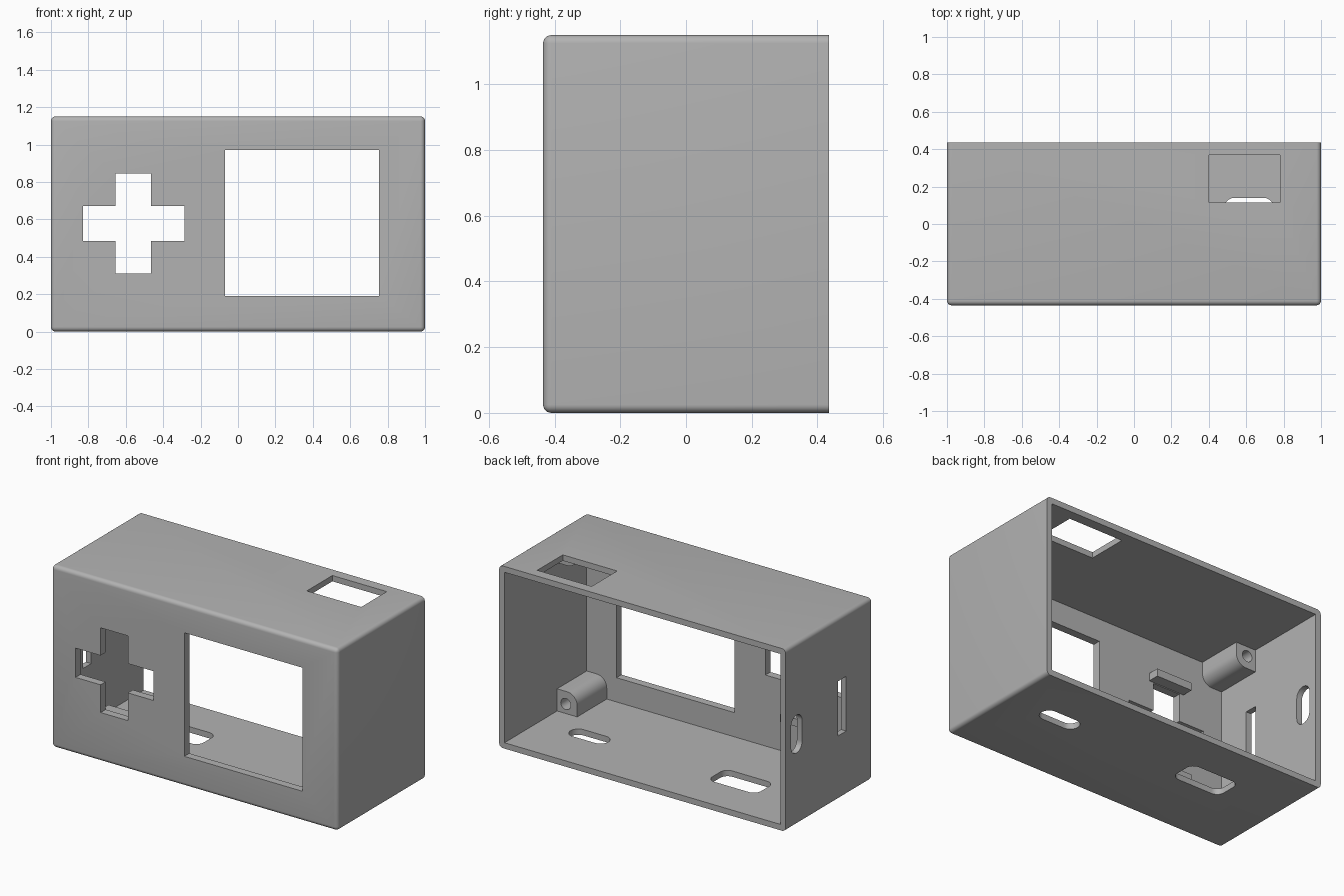
import bpy, bmesh, math
from mathutils import Matrix, Vector

if "Cube" in bpy.data.objects:
    bpy.data.objects.remove(bpy.data.objects["Cube"])

HX, HY, H = 1.0, 0.435, 1.15      # half width, half depth, height
WALL, FRONT = 0.037, 0.05         # side wall and front wall thickness
INNER_Y = -HY + FRONT             # inner surface of the front wall

grey = bpy.data.materials.new("plain grey")
grey.diffuse_color = (0.45, 0.45, 0.45, 1)
grey.use_nodes = True
grey.node_tree.nodes["Principled BSDF"].inputs["Base Color"].default_value = grey.diffuse_color


def to_object(name, bm):
    bmesh.ops.recalc_face_normals(bm, faces=bm.faces)
    mesh = bpy.data.meshes.new(name)
    bm.to_mesh(mesh)
    bm.free()
    mesh.materials.append(grey)
    obj = bpy.data.objects.new(name, mesh)
    bpy.context.collection.objects.link(obj)
    return obj


def box(name, x0, x1, y0, y1, z0, z1):
    bm = bmesh.new()
    bmesh.ops.create_cube(bm, size=1)
    for v in bm.verts:
        v.co = Vector(((x0 + x1) / 2 + v.co.x * (x1 - x0),
                       (y0 + y1) / 2 + v.co.y * (y1 - y0),
                       (z0 + z1) / 2 + v.co.z * (z1 - z0)))
    return to_object(name, bm)


def prism(name, points, depth, matrix):
    """Extrude a 2D outline along local z, then place it."""
    bm = bmesh.new()
    face = bm.faces.new([bm.verts.new((u, v, 0)) for u, v in points])
    out = bmesh.ops.extrude_face_region(bm, geom=[face])
    for v in out["geom"]:
        if isinstance(v, bmesh.types.BMVert):
            v.co.z += depth
    bm.transform(matrix)
    return to_object(name, bm)


def rounded(w, h, r, steps=8):
    """Outline of a rounded rectangle centred on the origin."""
    pts = []
    for k, (sx, sy) in enumerate(((1, 1), (-1, 1), (-1, -1), (1, -1))):
        for i in range(steps + 1):
            a = math.radians(90 * k + 90 * i / steps)
            pts.append((sx * (w / 2 - r) + r * math.cos(a),
                        sy * (h / 2 - r) + r * math.sin(a)))
    # drop coincident points where a straight run has no length
    return [p for i, p in enumerate(pts) if math.dist(p, pts[i - 1]) > 1e-5]


def cut(target, cutter):
    cutter.hide_render = True
    mod = target.modifiers.new("cut", 'BOOLEAN')
    mod.operation, mod.solver, mod.object = 'DIFFERENCE', 'EXACT', cutter
    bpy.context.view_layer.objects.active = target
    bpy.ops.object.modifier_apply(modifier=mod.name)
    bpy.data.objects.remove(cutter, do_unlink=True)


def smooth(obj):
    bpy.ops.object.select_all(action='DESELECT')
    obj.select_set(True)
    bpy.context.view_layer.objects.active = obj
    bpy.ops.object.shade_smooth_by_angle(angle=math.radians(30))


# Case: box with every edge rounded except those around the open back
case = box("case", -HX, HX, -HY, HY, 0, H)
bm = bmesh.new()
bm.from_mesh(case.data)
edges = [e for e in bm.edges if not all(v.co.y > 0 for v in e.verts)]
bmesh.ops.bevel(bm, geom=edges, offset=0.025, segments=6, profile=0.5, affect='EDGES')
bm.to_mesh(case.data)
bm.free()
cut(case, box("cavity", -HX + WALL, HX - WALL, INNER_Y, HY + 0.2, WALL, H - WALL))

# Front openings: screen window and cross
cut(case, box("window", -0.07, 0.755, -0.6, -0.3, 0.19, 0.97))
cross = [(-.655, .31), (-.465, .31), (-.465, .485), (-.285, .485), (-.285, .67), (-.465, .67),
         (-.465, .845), (-.655, .845), (-.655, .67), (-.83, .67), (-.83, .485), (-.655, .485)]
cut(case, prism("cross", cross, 0.3,
                Matrix.Translation((0, -0.3, 0)) @ Matrix.Rotation(math.pi / 2, 4, 'X')))

# Top hatch
cut(case, box("hatch", 0.40, 0.78, 0.115, 0.37, H - 0.1, H + 0.1))

# Floor slots
for x, y, w, h, r in ((0.615, 0.085, 0.265, 0.11, 0.055), (-0.445, 0.09, 0.34, 0.18, 0.05)):
    cut(case, prism("floor_slot", rounded(w, h, r), 0.2, Matrix.Translation((x, y, -0.1))))

# Left side: rounded slot and narrow rectangular slot
cut(case, prism("side_slot", rounded(0.24, 0.11, 0.0549), 0.2,
                Matrix.Translation((-HX - 0.1, 0.325, 0.575)) @ Matrix.Rotation(-math.pi / 2, 4, 'Y')
                @ Matrix.Translation((0, 0, -0.2))))
cut(case, box("side_gap", -HX - 0.1, -HX + 0.1, -0.17, -0.09, 0.405, 0.75))
smooth(case)

# Screw posts in the four inner corners, with one rounded edge and a blind hole
SIZE, R, SINK, BACK = 0.14, 0.07, 0.01, -0.09
for sx, side in ((-1, "left"), (1, "right")):
    for sz, level in ((-1, "bottom"), (1, "top")):
        def place(u, v):          # offset from the inner corner towards the centre
            return sx * (HX - WALL - u), H / 2 + sz * (H / 2 - WALL - v)
        arc = [(SIZE - R + R * math.cos(math.radians(a)), SIZE - R + R * math.sin(math.radians(a)))
               for a in range(0, 91, 10)]
        outline = [(-SINK, -SINK), (SIZE, -SINK)] + arc + [(-SINK, SIZE)]
        turn = Matrix.Rotation(math.pi / 2, 4, 'X')
        post = prism(f"{level}_{side}_screw_post", [place(u, v) for u, v in outline],
                     BACK - INNER_Y + SINK, Matrix.Translation((0, BACK, 0)) @ turn)
        cx, cz = place(0.06, 0.06)
        hole = [(cx + 0.035 * math.cos(i * math.tau / 24), cz + 0.035 * math.sin(i * math.tau / 24))
                for i in range(24)]
        cut(post, prism("screw_hole", hole, 0.25, Matrix.Translation((0, BACK + 0.02, 0)) @ turn))
        smooth(post)

# Ledges behind the cross, above and below it
for name, z in (("upper_ledge", 0.85), ("lower_ledge", 0.257)):
    box(name, -0.685, -0.435, INNER_Y - 0.01, INNER_Y + 0.07, z, z + 0.048)
